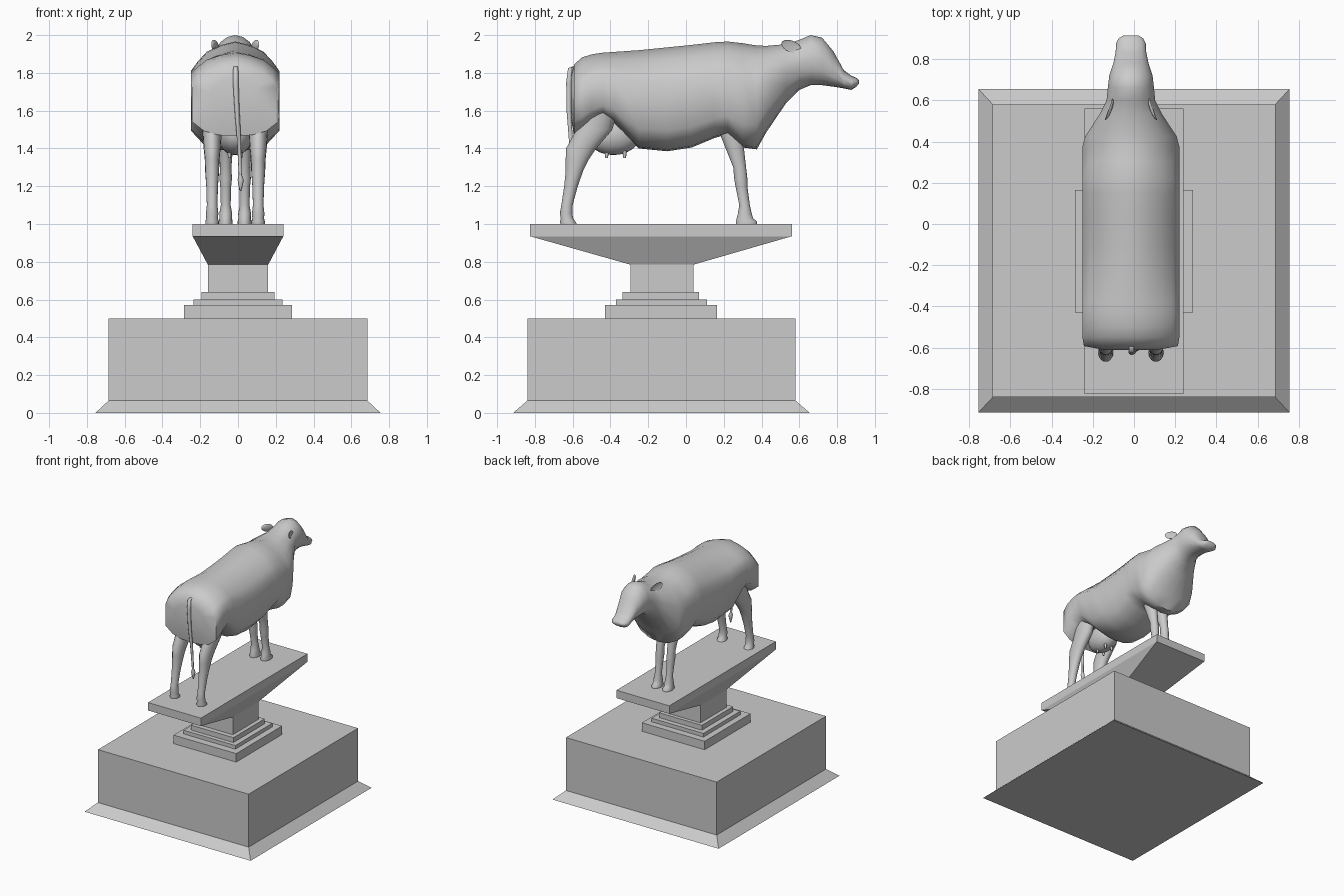
import bpy, bmesh, math
from mathutils import Vector, Matrix

CX = -0.015   # centre line of the animal


def finish(bm, name, smooth=None):
    bmesh.ops.recalc_face_normals(bm, faces=bm.faces)
    me = bpy.data.meshes.new(name)
    bm.to_mesh(me)
    bm.free()
    ob = bpy.data.objects.new(name, me)
    bpy.context.collection.objects.link(ob)
    if smooth:
        for p in me.polygons:
            p.use_smooth = True
        me.set_sharp_from_angle(angle=math.radians(smooth))
    return ob


def loft(name, rings, smooth=None):
    bm = bmesh.new()
    vs = [[bm.verts.new(p) for p in r] for r in rings]
    n = len(vs[0])
    for a, b in zip(vs, vs[1:]):
        for i in range(n):
            j = (i + 1) % n
            bm.faces.new((a[i], a[j], b[j], b[i]))
    bm.faces.new(vs[0])
    bm.faces.new(vs[-1])
    return finish(bm, name, smooth)


def rect(z, hx, y0, y1):
    return [(-hx, y0, z), (hx, y0, z), (hx, y1, z), (-hx, y1, z)]


def oval(cx, z, y0, y1, rx, n=16):
    cy, ry = (y0 + y1) / 2, (y1 - y0) / 2
    return [(cx + rx * math.cos(2 * math.pi * i / n),
             cy + ry * math.sin(2 * math.pi * i / n), z) for i in range(n)]


# Pedestal: each tier is a tapered or straight block
tiers = [
    ("base_skirt", 0, (0.755, -0.915, 0.655), 0.065, (0.685, -0.84, 0.58)),
    ("base_block", 0.065, (0.685, -0.84, 0.58), 0.5, (0.685, -0.84, 0.58)),
    ("lower_step", 0.5, (0.285, -0.43, 0.165), 0.57, (0.285, -0.43, 0.165)),
    ("middle_step", 0.57, (0.235, -0.37, 0.11), 0.6, (0.235, -0.37, 0.11)),
    ("upper_step", 0.6, (0.193, -0.335, 0.07), 0.64, (0.193, -0.335, 0.07)),
    ("column", 0.64, (0.16, -0.295, 0.04), 0.785, (0.16, -0.295, 0.04)),
    ("flared_support", 0.785, (0.16, -0.295, 0.04), 0.935, (0.24, -0.825, 0.56)),
    ("top_slab", 0.935, (0.24, -0.825, 0.56), 1.0, (0.24, -0.825, 0.56)),
]
for name, z0, lo, z1, hi in tiers:
    loft(name, [rect(z0, *lo), rect(z1, *hi)])

# Body, neck and head: half sections blended from boxy barrel to oval
barrel = [(0, 1), (0.33, 0.96), (0.64, 0.89), (0.85, 0.78), (1, 0.68),
          (1, 0.2), (0.72, 0.07), (0.38, 0.015), (0, 0)]
round_ = [(math.sin(math.pi * i / 8), 0.5 + 0.5 * math.cos(math.pi * i / 8))
          for i in range(9)]


def section(y, top, bot, hw, k):
    half = [((1 - k) * a[0] + k * b[0], (1 - k) * a[1] + k * b[1])
            for a, b in zip(barrel, round_)]
    loop = half + [(-u, t) for u, t in half[-2:0:-1]]
    return [(CX + u * hw, y, bot + t * (top - bot)) for u, t in loop]


# y, top, bottom, half width, roundness
stations = [
    (-0.61, 1.78, 1.56, 0.13, 0.3), (-0.592, 1.845, 1.465, 0.228, 0),
    (-0.55, 1.882, 1.49, 0.235, 0), (-0.5, 1.898, 1.53, 0.235, 0),
    (-0.44, 1.907, 1.56, 0.235, 0), (-0.38, 1.911, 1.53, 0.235, 0),
    (-0.25, 1.92, 1.4, 0.235, 0), (-0.1, 1.935, 1.385, 0.235, 0),
    (0.03, 1.948, 1.405, 0.235, 0), (0.15, 1.962, 1.455, 0.235, 0),
    (0.22, 1.966, 1.475, 0.235, 0), (0.3, 1.957, 1.405, 0.235, 0.2),
    (0.375, 1.945, 1.395, 0.235, 0.4), (0.425, 1.943, 1.485, 0.222, 0.5),
    (0.53, 1.952, 1.64, 0.153, 0.7), (0.6, 1.975, 1.71, 0.118, 0.8),
    (0.66, 2.0, 1.735, 0.112, 0.8), (0.72, 1.987, 1.735, 0.105, 0.8),
    (0.78, 1.915, 1.727, 0.085, 0.7), (0.835, 1.815, 1.718, 0.074, 0.7),
    (0.875, 1.785, 1.71, 0.072, 0.8), (0.9, 1.775, 1.725, 0.06, 0.9),
    (0.915, 1.763, 1.742, 0.035, 1),
]
loft("body_and_head", [section(*s) for s in stations], 62)

# Legs: z, y back, y front, half width
hind = [(1.64, -0.55, -0.35, 0.06), (1.5, -0.58, -0.39, 0.052),
        (1.4, -0.635, -0.475, 0.045), (1.34, -0.637, -0.515, 0.039),
        (1.28, -0.637, -0.545, 0.037), (1.2, -0.645, -0.573, 0.031),
        (1.1, -0.66, -0.6, 0.028), (1.055, -0.668, -0.602, 0.033),
        (1.03, -0.663, -0.597, 0.031), (1.012, -0.667, -0.585, 0.036),
        (1.0, -0.665, -0.578, 0.036)]
fore = [(1.6, 0.12, 0.31, 0.05), (1.5, 0.17, 0.3, 0.045),
        (1.4, 0.21, 0.307, 0.038), (1.3, 0.25, 0.318, 0.03),
        (1.24, 0.255, 0.325, 0.033), (1.2, 0.262, 0.325, 0.029),
        (1.1, 0.282, 0.338, 0.026), (1.055, 0.275, 0.348, 0.034),
        (1.03, 0.268, 0.355, 0.033), (1.012, 0.265, 0.377, 0.037),
        (1.0, 0.265, 0.377, 0.037)]
for label, rows, off in (("hind_leg", hind, 0.122), ("fore_leg", fore, 0.05)):
    for side, s in (("left", -1), ("right", 1)):
        loft(f"{label}_{side}",
             [oval(CX + s * off, z, a, b, w) for z, a, b, w in rows], 60)


def ellipsoid(name, matrix, cup=False):
    bm = bmesh.new()
    bmesh.ops.create_uvsphere(bm, u_segments=20, v_segments=12, radius=1)
    if cup:
        for v in bm.verts:
            if v.co.z > 0.01:
                v.co.z *= -0.4
    bm.transform(matrix)
    return finish(bm, name, 70)


# Udder and teats
ellipsoid("udder", Matrix.Translation((CX, -0.385, 1.475))
          @ Matrix.Diagonal((0.095, 0.145, 0.11, 1)))
for y in (-0.42, -0.325):
    for s in (-1, 1):
        loft("teat", [oval(CX + s * 0.03, z, y - r, y + r, r, 8)
                      for z, r in ((1.42, 0.013), (1.37, 0.01), (1.35, 0.007))], 60)

# Cupped ears, swept back
for side, s in (("left", -1), ("right", 1)):
    a = Vector((s * 0.036, -0.105, 0.04)).normalized()
    n = Vector((s, 0.35, 0.05))
    n = (n - a * n.dot(a)).normalized()
    b = n.cross(a)
    m = Matrix((a * 0.058, b * 0.031, n * 0.016)).transposed().to_4x4()
    ellipsoid("ear_" + side,
              Matrix.Translation((CX + s * 0.108, 0.557, 1.94)) @ m, True)

# Tail with tuft
tail = [(-0.012, -0.59, 1.835, 0.011), (-0.012, -0.612, 1.825, 0.013),
        (-0.012, -0.62, 1.75, 0.015), (-0.005, -0.62, 1.6, 0.013),
        (0.005, -0.61, 1.45, 0.011), (0.012, -0.602, 1.26, 0.008),
        (0.014, -0.6, 1.235, 0.016), (0.014, -0.6, 1.21, 0.013),
        (0.014, -0.6, 1.175, 0.003)]
loft("tail", [oval(x, z, y - r, y + r, r, 10) for x, y, z, r in tail], 60)
